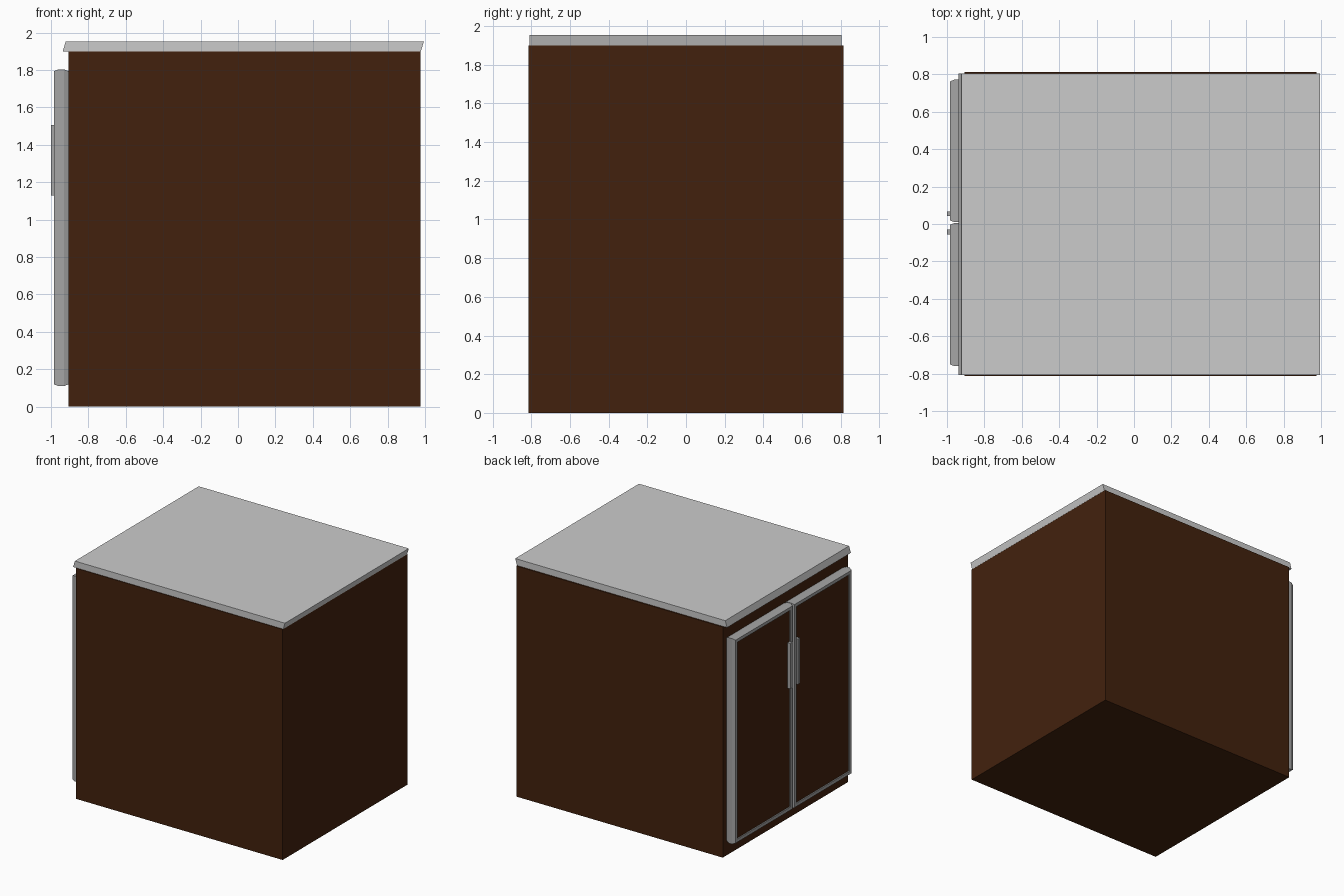
import bpy, bmesh

if "Cube" in bpy.data.objects:
    bpy.data.objects.remove(bpy.data.objects["Cube"])


def material(name, rgb):
    m = bpy.data.materials.new(name)
    m.diffuse_color = (*rgb, 1)
    m.use_nodes = True
    m.node_tree.nodes["Principled BSDF"].inputs["Base Color"].default_value = m.diffuse_color
    return m


BROWN = material("dark_brown_wood", (0.055, 0.0155, 0.004))
LIGHT = material("light_grey_top", (0.6, 0.6, 0.6))
GREY = material("mid_grey_trim", (0.38, 0.38, 0.38))


def finish(name, bm, mat):
    bmesh.ops.recalc_face_normals(bm, faces=bm.faces)
    me = bpy.data.meshes.new(name)
    bm.to_mesh(me)
    bm.free()
    me.materials.append(mat)
    ob = bpy.data.objects.new(name, me)
    bpy.context.collection.objects.link(ob)
    return ob


def box(name, x, y, z, mat, shear=0.0):
    bm = bmesh.new()
    bmesh.ops.create_cube(bm, size=1)
    for v in bm.verts:
        up = v.co.z > 0
        v.co = (x[v.co.x > 0] + (shear if up else 0), y[v.co.y > 0], z[up])
    return finish(name, bm, mat)


def door_frame(name, y, z):
    # closed rim profile (x position, outward offset) swept round the door outline
    profile = [(-0.905, 0), (-0.93, 0.01), (-0.96, 0.01), (-0.985, 0),
               (-0.985, -0.026), (-0.905, -0.026)]
    bm = bmesh.new()
    rings = []
    for x, o in profile:
        rings.append([bm.verts.new(p) for p in (
            (x, y[0] - o, z[0] - o), (x, y[1] + o, z[0] - o),
            (x, y[1] + o, z[1] + o), (x, y[0] - o, z[1] + o))])
    for i, a in enumerate(rings):
        b = rings[(i + 1) % len(rings)]
        for k in range(4):
            n = (k + 1) % 4
            bm.faces.new((a[k], a[n], b[n], b[k]))
    return finish(name, bm, GREY)


# cabinet body and slanted-edge worktop
box("cabinet_body", (-0.905, 0.977), (-0.814, 0.814), (0, 1.9), BROWN)
box("worktop", (-0.937, 0.978), (-0.808, 0.804), (1.9, 1.953), LIGHT, shear=0.016)

# two doors on the left side: rim, inset panel and bar handle
for side, y, hy in (("back", (0.02, 0.762), 0.055), ("front", (-0.75, -0.005), -0.042)):
    z = (0.12, 1.793)
    door_frame(side + "_door_frame", y, z)
    box(side + "_door_panel", (-0.975, -0.905), (y[0] + 0.02, y[1] - 0.02),
        (z[0] + 0.02, z[1] - 0.02), BROWN)
    box(side + "_door_handle", (-1.0, -0.97), (hy - 0.013, hy + 0.013), (1.13, 1.505), GREY)
